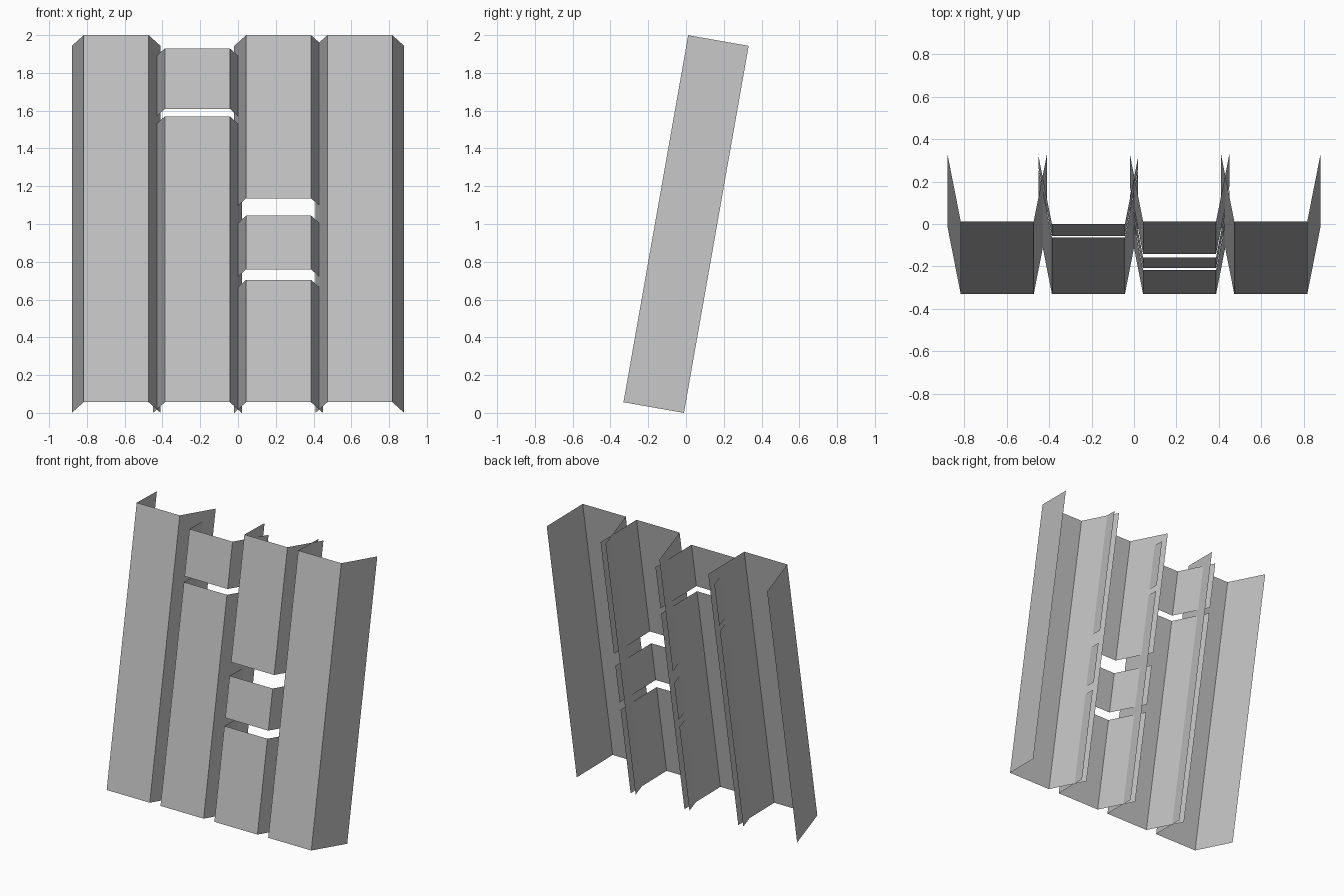
import bpy
import bmesh
import math
from mathutils import Matrix

cube = bpy.data.objects.get("Cube")
if cube:
    bpy.data.objects.remove(cube, do_unlink=True)

# Plain grey sheet material
GREY = (0.55, 0.55, 0.55, 1)
grey = bpy.data.materials.new("plain_grey")
grey.use_nodes = True
grey.diffuse_color = GREY
grey.node_tree.nodes["Principled BSDF"].inputs["Base Color"].default_value = GREY

# Shared dimensions of the flared channels
TILT = math.radians(10)
DEPTH = 0.325
LENGTH = 1.973
SPACING = 0.43
FRONT_HALF = 0.172
BACK_HALF = 0.235
LEAN = Matrix.Translation((0, -0.331, DEPTH * math.sin(TILT))) @ Matrix.Rotation(-TILT, 4, "X")


def channel(name, centre, start, end):
    """Thin sheet with a flat front and two flared sides, open at the back."""
    profile = [(-BACK_HALF, DEPTH), (-FRONT_HALF, 0), (FRONT_HALF, 0), (BACK_HALF, DEPTH)]
    bm = bmesh.new()
    low = [bm.verts.new((centre + x, y, start)) for x, y in profile]
    high = [bm.verts.new((centre + x, y, end)) for x, y in profile]
    for i in range(len(profile) - 1):
        bm.faces.new((low[i], low[i + 1], high[i + 1], high[i]))
    bm.transform(LEAN)
    mesh = bpy.data.meshes.new(name)
    bm.to_mesh(mesh)
    bm.free()
    mesh.materials.append(grey)
    bpy.context.collection.objects.link(bpy.data.objects.new(name, mesh))


# Four columns, the inner two split into shorter pieces (start, end along the slope)
columns = {
    "right_outer_channel": [(0, LENGTH)],
    "right_inner_channel": [(0, 1.537), (1.577, 1.902)],
    "left_inner_channel": [(0, 0.658), (0.714, 1.003), (1.096, LENGTH)],
    "left_outer_channel": [(0, LENGTH)],
}
for column, (name, pieces) in enumerate(columns.items()):
    for number, (start, end) in enumerate(pieces, 1):
        channel(f"{name}_{number}", (column - 1.5) * SPACING, start, end)
